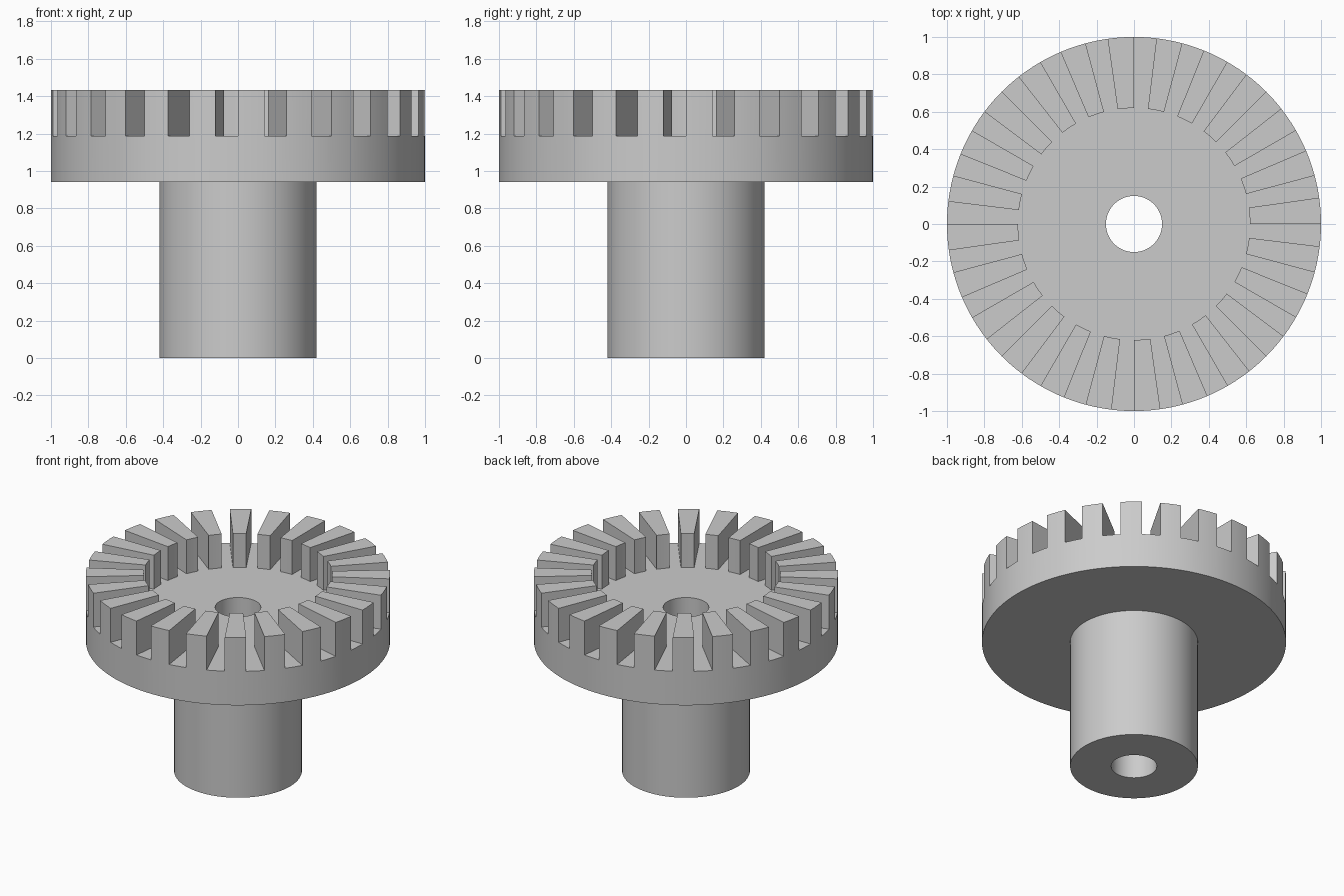
import bpy
import bmesh
from math import radians, sin, cos

if "Cube" in bpy.data.objects:
    bpy.data.objects.remove(bpy.data.objects["Cube"], do_unlink=True)

TEETH = 24
PITCH = 360 / TEETH
TOOTH_ANGLE = 8.1
TOOTH_STEPS, GAP_STEPS = 3, 3
TOOTH_HEIGHT = 0.246
FLANGE_TOP = 1.187

# Half section (radius, height), from the bottom of the bore round to its top
PROFILE = [(0.15, 0), (0.42, 0), (0.42, 0.941), (1, 0.941),
           (1, FLANGE_TOP), (0.62, FLANGE_TOP), (0.15, FLANGE_TOP)]
TOOTH_BAND = 4  # band of the section that carries the teeth

# Steps round the axis, placed so that tooth flanks fall on a step
angles, in_tooth = [], []
for k in range(TEETH):
    start = k * PITCH
    for i in range(TOOTH_STEPS):
        angles.append(start + TOOTH_ANGLE * i / TOOTH_STEPS)
        in_tooth.append(True)
    for i in range(GAP_STEPS):
        angles.append(start + TOOTH_ANGLE + (PITCH - TOOTH_ANGLE) * i / GAP_STEPS)
        in_tooth.append(False)

# Shaft, flange and bore turned as one solid
bm = bmesh.new()
rings = [[bm.verts.new((r * cos(radians(a)), r * sin(radians(a)), z)) for a in angles]
         for r, z in PROFILE]
tooth_faces = []
count = len(angles)
for b in range(len(PROFILE)):
    lower, upper = rings[b], rings[(b + 1) % len(PROFILE)]
    for i in range(count):
        j = (i + 1) % count
        face = bm.faces.new((lower[i], lower[j], upper[j], upper[i]))
        if b == TOOTH_BAND and in_tooth[i]:
            tooth_faces.append(face)
bmesh.ops.recalc_face_normals(bm, faces=bm.faces)

# Ring of radial teeth raised from the flange
raised = bmesh.ops.extrude_face_region(bm, geom=tooth_faces)["geom"]
bmesh.ops.translate(bm, vec=(0, 0, TOOTH_HEIGHT),
                    verts=[v for v in raised if isinstance(v, bmesh.types.BMVert)])
leftover = [f for f in tooth_faces if f.is_valid]
if leftover:
    bmesh.ops.delete(bm, geom=leftover, context='FACES_ONLY')
bmesh.ops.recalc_face_normals(bm, faces=bm.faces)

mesh = bpy.data.meshes.new("face_gear")
bm.to_mesh(mesh)
bm.free()
gear = bpy.data.objects.new("face_gear", mesh)
bpy.context.collection.objects.link(gear)

# Plain grey finish
grey = bpy.data.materials.new("light_grey")
grey.use_nodes = True
colour = (0.6, 0.6, 0.6, 1)
grey.diffuse_color = colour
grey.node_tree.nodes["Principled BSDF"].inputs["Base Color"].default_value = colour
mesh.materials.append(grey)

# Round walls smooth, machined edges sharp
bpy.ops.object.select_all(action='DESELECT')
gear.select_set(True)
bpy.context.view_layer.objects.active = gear
bpy.ops.object.shade_smooth_by_angle(angle=radians(30))
